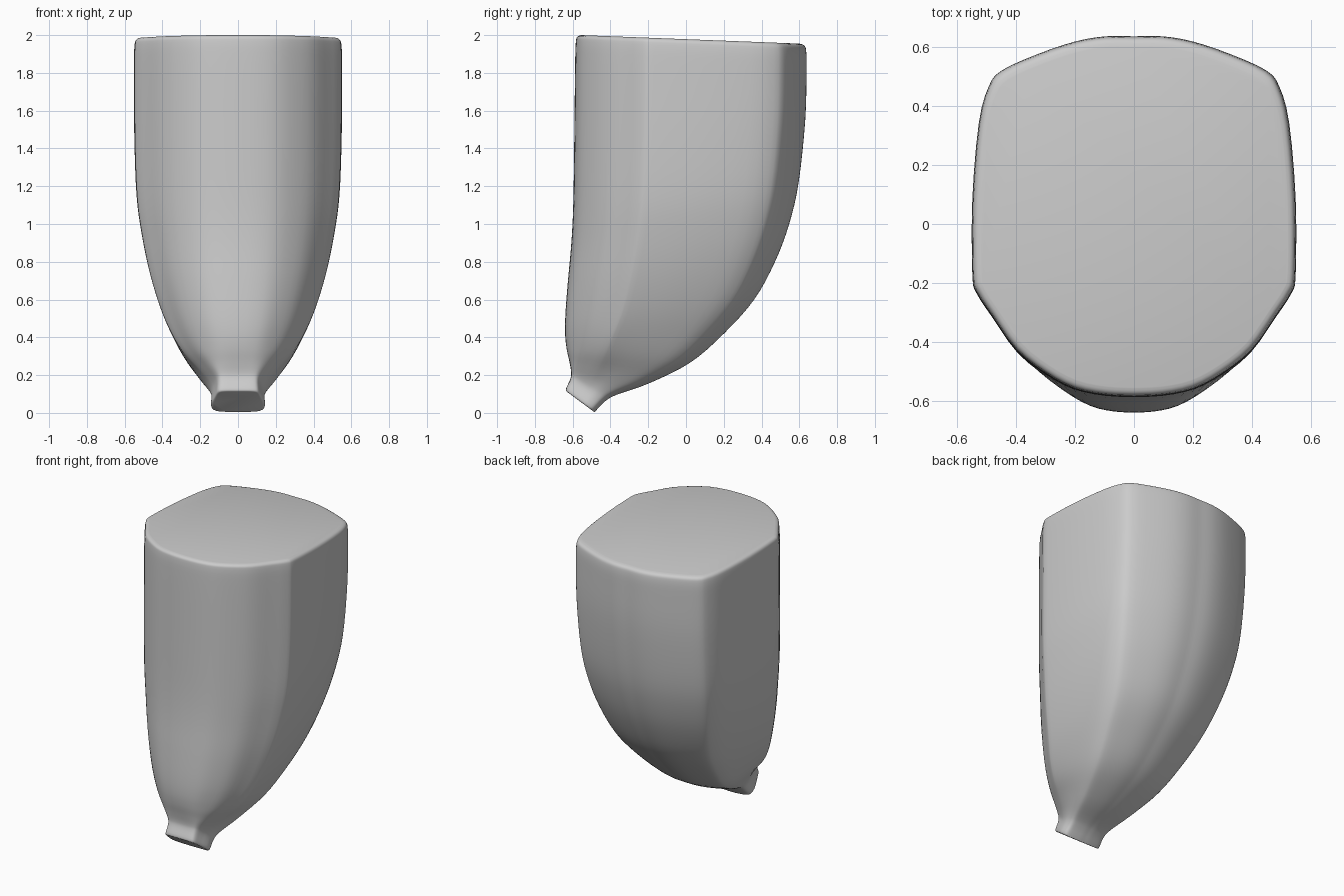
import bpy, bmesh, math
from mathutils import Vector

if "Cube" in bpy.data.objects:
    bpy.data.objects.remove(bpy.data.objects["Cube"])

def smooth(points, steps):
    """Catmull-Rom through the points."""
    pts = [Vector(p) for p in points]
    out = []
    for i in range(len(pts) - 1):
        a, b, c, d = pts[max(i - 1, 0)], pts[i], pts[i + 1], pts[min(i + 2, len(pts) - 1)]
        for k in range(steps):
            t = k / steps
            out.append(0.5 * (2 * b + (c - a) * t + (2 * a - 5 * b + 4 * c - d) * t * t
                              + (3 * b - a - 3 * c + d) * t ** 3))
    out.append(pts[-1])
    return out

# Half outlines: (share of half width, share of depth from front to back)
body = [(0, 0), (.18, .004), (.37, .022), (.55, .065), (.73, .13), (.88, .225), (.975, .29),
        (1, .34), (1, .55), (.96, .76), (.9, .86), (.82, .905), (.6, .95), (.37, .985),
        (.18, 1), (0, 1)]
stem = [(0, 0), (.25, 0), (.5, .005), (.68, .03), (.77, .1), (.83, .22), (.89, .36),
        (.95, .5), (1, .66), (1, .78), (.96, .88), (.86, .94), (.65, .97), (.4, .99),
        (.2, 1), (0, 1)]
body, stem = smooth(body, 3), smooth(stem, 3)

# Tilted rings: front y, front z, back y, back z, half width, stem blend
rings = [(-.555, 2.0, .60, 1.955, .52, 0), (-.575, 1.992, .625, 1.945, .538, 0),
         (-.583, 1.965, .635, 1.915, .546, 0), (-.587, 1.85, .637, 1.82, .549, 0),
         (-.592, 1.4, .63, 1.55, .547, 0), (-.597, 1.1, .595, 1.22, .535, 0),
         (-.607, .9, .545, 1.0, .507, 0), (-.625, .7, .47, .8, .465, 0),
         (-.638, .53, .36, .6, .41, 0), (-.64, .42, .2, .42, .352, 0),
         (-.632, .34, .02, .265, .288, .1), (-.617, .27, -.2, .155, .21, .4),
         (-.608, .215, -.37, .095, .155, .8), (-.612, .18, -.43, .06, .14, 1),
         (-.636, .125, -.475, .014, .142, 1), (-.628, .11, -.485, .004, .132, 1)]

# Loft the body and its stem in one skin
bm = bmesh.new()
loops = []
for yf, zf, yb, zb, hw, s in smooth(rings, 4):
    half = [a.lerp(b, min(max(s, 0), 1)) for a, b in zip(body, stem)]
    full = [(p.x, p.y) for p in half] + [(-p.x, p.y) for p in half[-2:0:-1]]
    loops.append([bm.verts.new((x * hw, yf + (yb - yf) * t, zf + (zb - zf) * t))
                  for x, t in full])
for a, b in zip(loops, loops[1:]):
    n = len(a)
    for i in range(n):
        bm.faces.new((a[i], a[(i + 1) % n], b[(i + 1) % n], b[i]))
bm.faces.new(loops[0])
bm.faces.new(loops[-1])
bmesh.ops.recalc_face_normals(bm, faces=bm.faces)
mesh = bpy.data.meshes.new("tapered_body")
bm.to_mesh(mesh)
bm.free()
obj = bpy.data.objects.new("tapered_body", mesh)
bpy.context.collection.objects.link(obj)
bpy.context.view_layer.objects.active = obj
obj.select_set(True)
bpy.ops.object.shade_smooth_by_angle(angle=math.radians(40))
